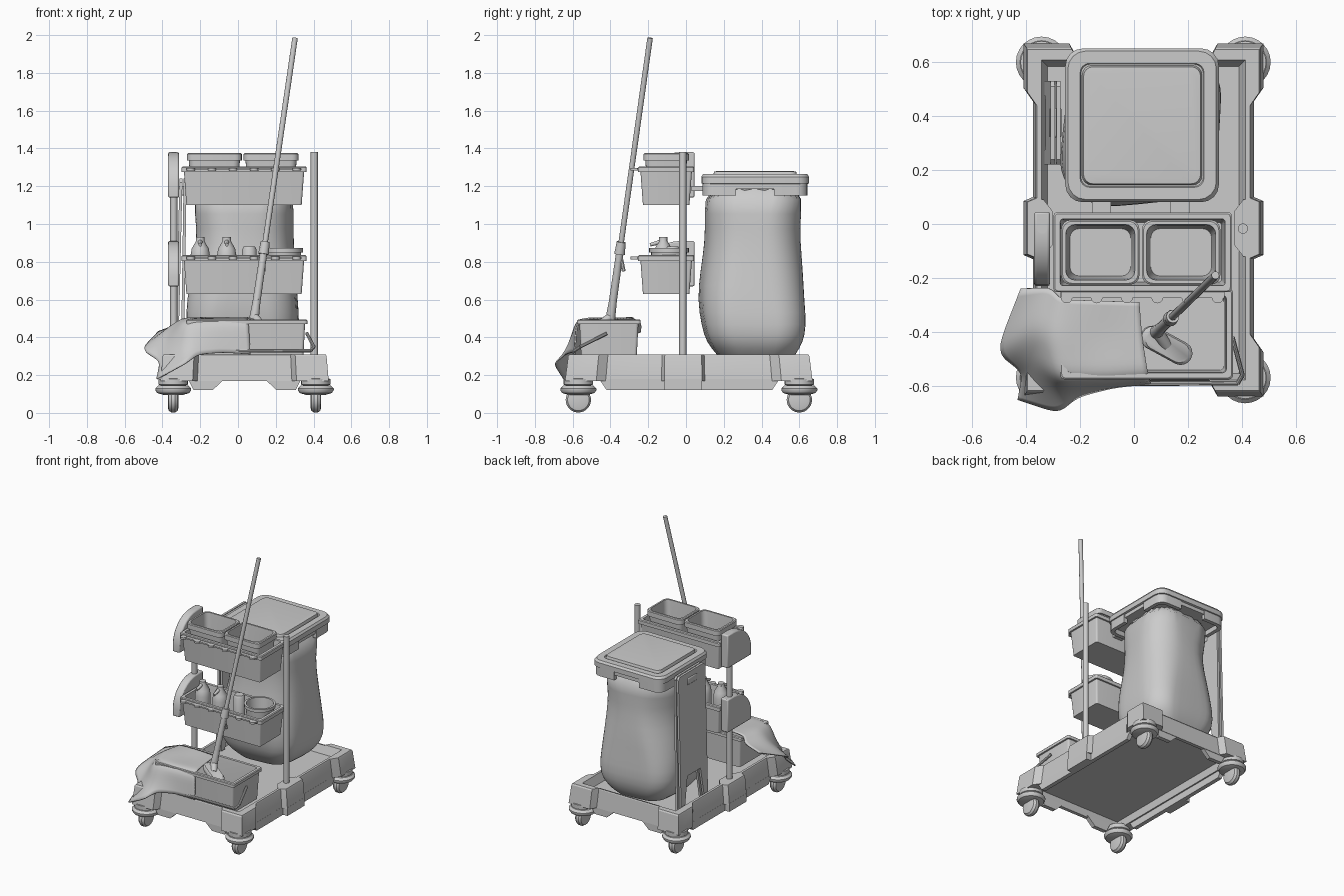
import bpy, bmesh, math
from mathutils import Vector, Matrix

cube = bpy.data.objects.get("Cube")
if cube:
    bpy.data.objects.remove(cube)

grey = bpy.data.materials.new("plain_grey")
grey.use_nodes = True
COLOUR = (0.6, 0.6, 0.6, 1)
grey.diffuse_color = COLOUR
grey.node_tree.nodes["Principled BSDF"].inputs["Base Color"].default_value = COLOUR


def finish(name, bm, angle=35):
    bmesh.ops.recalc_face_normals(bm, faces=bm.faces)
    mesh = bpy.data.meshes.new(name)
    bm.to_mesh(mesh)
    bm.free()
    mesh.shade_smooth()
    mesh.set_sharp_from_angle(angle=math.radians(angle))
    mesh.materials.append(grey)
    obj = bpy.data.objects.new(name, mesh)
    bpy.context.collection.objects.link(obj)
    return obj


def loft(name, loops, angle=35):
    """Skin equal-length loops of 3D points and cap both ends."""
    bm = bmesh.new()
    rings = [[bm.verts.new(p) for p in loop] for loop in loops]
    n = len(rings[0])
    for a, b in zip(rings, rings[1:]):
        for i in range(n):
            bm.faces.new((a[i], a[(i + 1) % n], b[(i + 1) % n], b[i]))
    bm.faces.new(rings[0][::-1])
    bm.faces.new(rings[-1])
    return finish(name, bm, angle)


def rrect(cx, cy, hx, hy, r, z, n=5):
    pts = []
    for k, (sx, sy) in enumerate(((1, 1), (-1, 1), (-1, -1), (1, -1))):
        for i in range(n):
            a = math.pi / 2 * (k + i / (n - 1))
            pts.append((cx + sx * (hx - r) + r * math.cos(a), cy + sy * (hy - r) + r * math.sin(a), z))
    return pts


def prism(name, profile, axis, lo, hi, bevel=0.0):
    """Extrude a 2D profile along x, y or z."""
    def place(p, t):
        return {"x": (t, *p), "y": (p[0], t, p[1]), "z": (*p, t)}[axis]
    obj = loft(name, [[place(p, t) for p in profile] for t in (lo, hi)])
    if bevel:
        mod = obj.modifiers.new("Bevel", "BEVEL")
        mod.width, mod.segments = bevel, 2
    return obj


def box(name, x, y, z, bevel=0.0):
    return prism(name, [(x[0], y[0]), (x[1], y[0]), (x[1], y[1]), (x[0], y[1])], "z", *z, bevel)


def rod(name, p, q, r, r2=None, sides=16):
    p, q = Vector(p), Vector(q)
    d = q - p
    m = Matrix.Translation((p + q) / 2) @ d.to_track_quat("Z", "Y").to_matrix().to_4x4()
    bm = bmesh.new()
    bmesh.ops.create_cone(bm, cap_ends=True, segments=sides, radius1=r,
                          radius2=r if r2 is None else r2, depth=d.length, matrix=m)
    return finish(name, bm)


def circle(r, sides=24):
    return [(r * math.cos(2 * math.pi * i / sides), r * math.sin(2 * math.pi * i / sides)) for i in range(sides)]


def lathe(name, x, y, profile, sides=24):
    return loft(name, [[(x + a, y + b, z) for a, b in circle(r, sides)] for r, z in profile])


def open_box(name, cx, cy, hx, hy, z0, z1, r, taper=0.025, rim=0.012, rim_h=0.03, w=0.012):
    """Rounded open container with a rolled rim and hollow inside."""
    steps = [(-taper, z0), (-rim, z1 - rim_h), (0, z1 - rim_h), (0, z1 - 0.005), (-0.005, z1),
             (-rim - w, z1), (-rim - w - 0.003, z1 - rim_h), (-taper - w, z0 + w)]
    return loft(name, [rrect(cx, cy, hx + d, hy + d, r, z) for d, z in steps])


# Wheeled base: stepped outline, recessed deck, hollow underneath
CX, CY, SHIFT = 0.035, 0.015, -0.03
QUAD = [(.445, .1), (.41, .115), (.41, .44), (.445, .49), (.445, .655), (.275, .655), (.25, .61)]
outline = (QUAD + [(-x, y) for x, y in QUAD[::-1]]
           + [(-x, -y) for x, y in QUAD] + [(x, -y) for x, y in QUAD[::-1]])


def base_loop(z, s=1.0, lim=None):
    def clamp(v, m):
        return max(-m, min(m, v))
    return [(CX + (clamp(x, lim) if lim else x * s),
             CY + (clamp(y, lim + .215) if lim else y * s) + (SHIFT if abs(y) < .2 else 0), z) for x, y in outline]


loft("base_deck", [base_loop(.22, lim=.36), base_loop(.17, lim=.37), base_loop(.17), base_loop(.3, .975),
                   base_loop(.31, .965), base_loop(.31, lim=.378), base_loop(.25, lim=.355)], 20)
for sx in (-1, 1):
    x = CX + sx * .395
    prism("side_skirt", [(-.46, .18), (-.42, .12), (.455, .12), (.495, .18)], "x", x - .015, x + .015)
    x = CX + sx * .42
    box("side_bump_skirt", (x - .025, x + .025), (CY + SHIFT - .1, CY + SHIFT + .1), (.12, .18))
    prism("post_block", [(CX + sx * x, y) for x, y in ((.4, -.12), (.4, .09), (.37, .09), (.335, .045), (.335, -.075), (.37, -.12))],
          "z", .25, .309)
    for sy in (-1, 1):
        y = CY + sy * .592
        prism("end_skirt", [(CX + sx * a, z) for a, z in ((.105, .18), (.17, .12), (.27, .12), (.3, .18))],
              "y", y - .015, y + .015)

# Casters
for x in (-.343, .412):
    for y in (-.57, .6):
        loft("wheel", [[(x + d, y + a, .069 + b) for a, b in circle(r, 28)]
                       for d, r in ((-.028, .04), (-.024, .057), (-.01, .067), (.01, .067), (.024, .057), (.028, .04))])
        lathe("caster_cover", x, y, [(.05, .095), (.085, .105), (.095, .12), (.095, .13), (.08, .145), (.04, .147)])
        lathe("caster_mount", x, y, [(.05, .14), (.078, .15), (.078, .18), (.04, .185)])

# Posts, trays and quarter-round end panels
for x in (-.34, .404):
    rod("post", (x, -.017, .25), (x, -.017, 1.38), .019)
for z0, z1 in ((1.1, 1.305), (.63, .835)):
    open_box("tray", .032, -.105, .33, .148, z0, z1, .012)
    prism("tray_front_lip", [(-.27, -.25), (-.27, -.275), (.335, -.275), (.335, -.25)], "z", z1 - .02, z1 - .01)
    for i in range(6):
        lathe("tool_clip", -.25 + i * .112, -.272, [(.022, z1 - .022), (.022, z1 - .008)], 12)
    b = z0 + .04
    arc = [(-.03 - .2 * math.sin(a), b + .05 + .19 * math.cos(a)) for a in [i * math.pi / 16 for i in range(9)]]
    prism("end_panel", [(.045, b), (.045, b + .24)] + arc + [(-.23, b)], "x", -.37, -.312, .008)

# Two bins on the upper tray
for x in (-.125, .175):
    open_box("upper_bin", x, -.105, .145, .12, 1.115, 1.375, .035, .025, .01, .04, .007)

# Lower tray contents
for x in (-.2, -.06):
    lathe("spray_bottle", x, -.12, [(.045, .645), (.052, .66), (.052, .83), (.045, .87), (.022, .91), (.022, .93), (.012, .932)])
    rod("spray_nozzle", (x, -.1, .915), (x, -.19, .89), .014, .009)
lathe("squat_jar", .06, -.07, [(.036, .645), (.038, .66), (.038, .865), (.03, .88)])
lathe("round_tub", .24, -.09, [(.075, .65), (.095, .85), (.105, .85), (.105, .872), (.09, .872), (.07, .67)], 28)

# Waste bag: lofted sack with soft folds; z, y range, x range and corner radius per level
LEVELS = ((.25, .21, .53, -.12, .19, .1), (.31, .17, .575, -.19, .25, .13), (.37, .115, .61, -.24, .305, .15),
          (.46, .088, .628, -.268, .322, .16), (.6, .066, .618, -.262, .312, .18), (.75, .083, .618, -.24, .3, .2),
          (.9, .105, .603, -.212, .29, .2), (1.05, .105, .6, -.225, .288, .19), (1.22, .1, .625, -.235, .295, .15))
bag_loops = []
for z, y0, y1, x0, x1, r in LEVELS:
    cx, cy = (x0 + x1) / 2, (y0 + y1) / 2
    loop = []
    for px, py, pz in rrect(cx, cy, (x1 - x0) / 2, (y1 - y0) / 2, r, z, 7):
        a = math.atan2(py - cy, px - cx)
        k = 1 + .015 * math.sin(5 * a + z * 6) * math.sin(math.pi * (z - .25)) + .05 * math.sin(2 * a)
        loop.append((cx + (px - cx) * k, cy + (py - cy) * k, pz))
    bag_loops.append(loop)
bag = loft("waste_bag", bag_loops, 60)
bag.modifiers.new("Subdivision", "SUBSURF").levels = 1

# Lid, frame, corner brackets and arms
LX, LY = .03, .366
loft("lid", [rrect(LX, LY, h, h, .065, z) for h, z in ((.27, 1.21), (.285, 1.215), (.285, 1.25), (.275, 1.265))]
     + [rrect(LX, LY, h, h, .035, z) for h, z in ((.23, 1.265), (.227, 1.258), (.222, 1.258), (.217, 1.278), (.2, 1.28))], 25)
loft("bag_frame", [rrect(LX, LY, .272, .272, .06, z) for z in (1.185, 1.215)])
for k in range(4):
    def corner(h, r):
        return [(x, y) for x, y, z in rrect(LX, LY, h, h, r, 0)[k * 5:k * 5 + 5]]

    def tail(h, end):
        a = math.pi / 2 * (k + end)
        c, s = math.cos(a), math.sin(a)
        t = .1 if end == 0 else -.1
        return (LX + h * c - t * s, LY + h * s + t * c)
    outer = [tail(.278, 0)] + corner(.278, .06) + [tail(.278, 1)]
    inner = [tail(.25, 0)] + corner(.25, .035) + [tail(.25, 1)]
    prism("corner_bracket", outer + inner[::-1], "z", 1.15, 1.215)
for x in (-.12, .17):
    box("frame_arm", (x - .035, x + .035), (.03, .11), (1.175, 1.2))

# Folded floor sign leaning against the bag
LEG = [(.22, .26), (.26, .26), (.3, .5), (.45, .5), (.49, .26), (.53, .26), (.53, 1.22), (.51, 1.24), (.24, 1.24), (.22, 1.22)]
for foot, top in ((-.325, -.302), (-.295, -.28)):
    def lean(z):
        return foot + (top - foot) * (z - .26) / .97
    loft("floor_sign_panel", [[(lean(z) + d, y, z) for y, z in LEG] for d in (-.008, .008)])
box("floor_sign_handle", (-.316, -.268), (.32, .43), (1.15, 1.2), .008)

# Mop bucket with folded wire handle
open_box("mop_bucket", .047, -.408, .32, .168, .27, .495, .015, .022, .012, .025)
wire = [(.365, -.42, .42), (.402, -.56, .35), (.385, -.59, .33), (.05, -.592, .328), (-.25, -.592, .328)]
for p, q in zip(wire, wire[1:]):
    rod("bucket_handle", p, q, .009, sides=10)

# Mop
foot, tip = Vector((.085, -.4, .5)), Vector((.302, -.19, 1.985))


def along(z):
    return foot.lerp(tip, (z - .5) / 1.485)


rod("mop_pole", along(.58), tip, .0145)
rod("mop_sleeve", along(.6), along(.9), .021, .019)
rod("mop_ferrule", along(.49), along(.61), .026, .02)
rod("mop_collar", along(.84), along(.905), .028, .024)
rod("mop_hook", along(.88) + Vector((-.015, -.01, 0)), along(.75) + Vector((.015, .035, 0)), .011, sides=8)
plate = loft("mop_plate", [rrect(0, 0, h, h / 2.4, h / 2.41, z) for h, z in ((.1, -.02), (.105, -.01), (.105, .01), (.09, .02))])
plate.location = (.12, -.45, .465)
plate.rotation_euler = (0, .25, -.5)
rod("mop_joint", (.12, -.45, .47), along(.51), .022)

# Cloth draped over the bucket corner
ROWS = [[(.02, -.29, .5), (-.12, -.285, .505), (-.27, -.28, .5), (-.31, -.235, .47), (-.42, -.24, .43)],
        [(.03, -.42, .5), (-.12, -.42, .495), (-.29, -.42, .505), (-.38, -.39, .45), (-.51, -.475, .335)],
        [(.055, -.575, .5), (-.12, -.585, .5), (-.28, -.58, .49), (-.36, -.53, .38), (-.41, -.55, .27)],
        [(.065, -.59, .31), (-.08, -.605, .32), (-.21, -.64, .31), (-.28, -.7, .26), (-.43, -.65, .18)]]
bm = bmesh.new()
grid = [[bm.verts.new(p) for p in row] for row in ROWS]
for a, b in zip(grid, grid[1:]):
    for i in range(4):
        bm.faces.new((a[i], b[i], b[i + 1], a[i + 1]))
cloth = finish("draped_cloth", bm, 80)
for kind in ("SIMPLE", "CATMULL_CLARK"):
    sub = cloth.modifiers.new("Subdivision", "SUBSURF")
    sub.subdivision_type = kind
    sub.levels = sub.render_levels = 1 if kind == "SIMPLE" else 2
    sub.boundary_smooth = "PRESERVE_CORNERS"
solid = cloth.modifiers.new("Solidify", "SOLIDIFY")
solid.thickness, solid.offset = .008, 0
